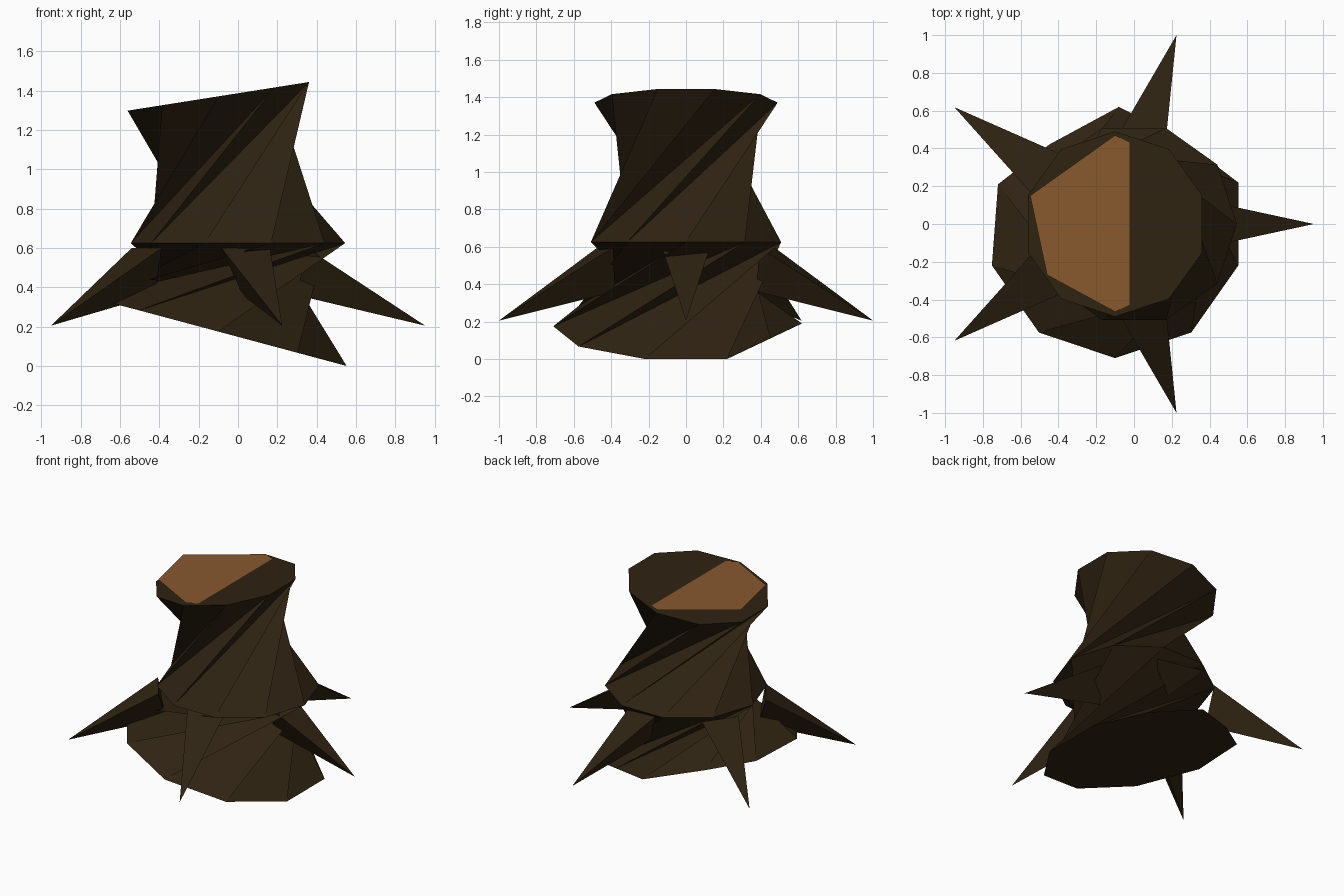
import bpy
import bmesh
import math

if "Cube" in bpy.data.objects:
    bpy.data.objects.remove(bpy.data.objects["Cube"])

N = 10          # sides of the trunk
CX = -0.1       # axis of the cut top, the foot and the roots


def material(name, rgb):
    m = bpy.data.materials.new(name)
    m.diffuse_color = (*rgb, 1)
    m.use_nodes = True
    m.node_tree.nodes["Principled BSDF"].inputs["Base Color"].default_value = m.diffuse_color
    return m


bark = material("dark_bark", (0.028, 0.0165, 0.006))
wood = material("cut_wood", (0.25, 0.098, 0.028))


def finish(bm, name, mat, fix=True):
    if fix:
        bmesh.ops.recalc_face_normals(bm, faces=bm.faces[:])
    me = bpy.data.meshes.new(name)
    bm.to_mesh(me)
    bm.free()
    me.materials.append(mat)
    ob = bpy.data.objects.new(name, me)
    bpy.context.collection.objects.link(ob)
    return ob


def ring(cx, rx, ry, z, slope, start):
    """Ten-sided ring whose height changes along x by the given slope."""
    pts = []
    for k in range(N):
        a = math.radians(start + 36 * k)
        x = rx * math.cos(a)
        pts.append((cx + x, ry * math.sin(a), z + slope * x))
    return pts


def twist(bm, low, high, shift):
    """Join two rings with triangles, turned by a number of sides."""
    for k in range(N):
        a, b = low[k], low[(k + 1) % N]
        c, d = high[(k + 1 + shift) % N], high[(k + shift) % N]
        bm.faces.new((a, b, c))
        bm.faces.new((a, c, d))


# Trunk: tilted foot, level collar and tilted cut top, twisted between rings
foot = ring(CX, 0.686, 0.71, 0.175, -0.268, 18)
foot[1:5] = [(0.25, 0.45, 0.12), (-0.08, 0.62, 0.19),
             (-0.45, 0.42, 0.28), (-0.72, 0.21, 0.34)]   # worn back of the foot
collar = ring(0, 0.545, 0.535, 0.625, 0, 0)
top = ring(CX, 0.485, 0.49, 1.371, 0.158, 18)

bm = bmesh.new()
f, c, t = [[bm.verts.new(p) for p in r] for r in (foot, collar, top)]
twist(bm, f, c, 3)
twist(bm, c, t, 2)
bm.faces.new(t)
bm.faces.new(f[::-1])
finish(bm, "trunk", bark)

# Cut surface: level plate that sinks into the tilted top
bm = bmesh.new()
plate = [(-0.1, 0.47), (-0.55, 0.15), (-0.46, -0.27), (-0.1, -0.465),
         (0.2, -0.32), (0.28, 0), (0.2, 0.32)]
bm.faces.new([bm.verts.new((x, y, 1.383)) for x, y in plate])
finish(bm, "cut_surface", wood, fix=False)

# Roots: five three-sided spikes around the trunk
for i in range(5):
    a = math.radians(72 * i)
    ca, sa = math.cos(a), math.sin(a)
    bm = bmesh.new()
    left, right, under, tip = [
        bm.verts.new((CX + r * ca - w * sa, r * sa + w * ca, z))
        for r, w, z in ((0.45, 0.13, 0.6), (0.45, -0.13, 0.6),
                        (0.4, 0, 0.36), (1.052, 0, 0.205))]
    for tri in ((left, right, tip), (right, under, tip),
                (under, left, tip), (left, under, right)):
        bm.faces.new(tri)
    finish(bm, f"root_{i + 1}", bark)
